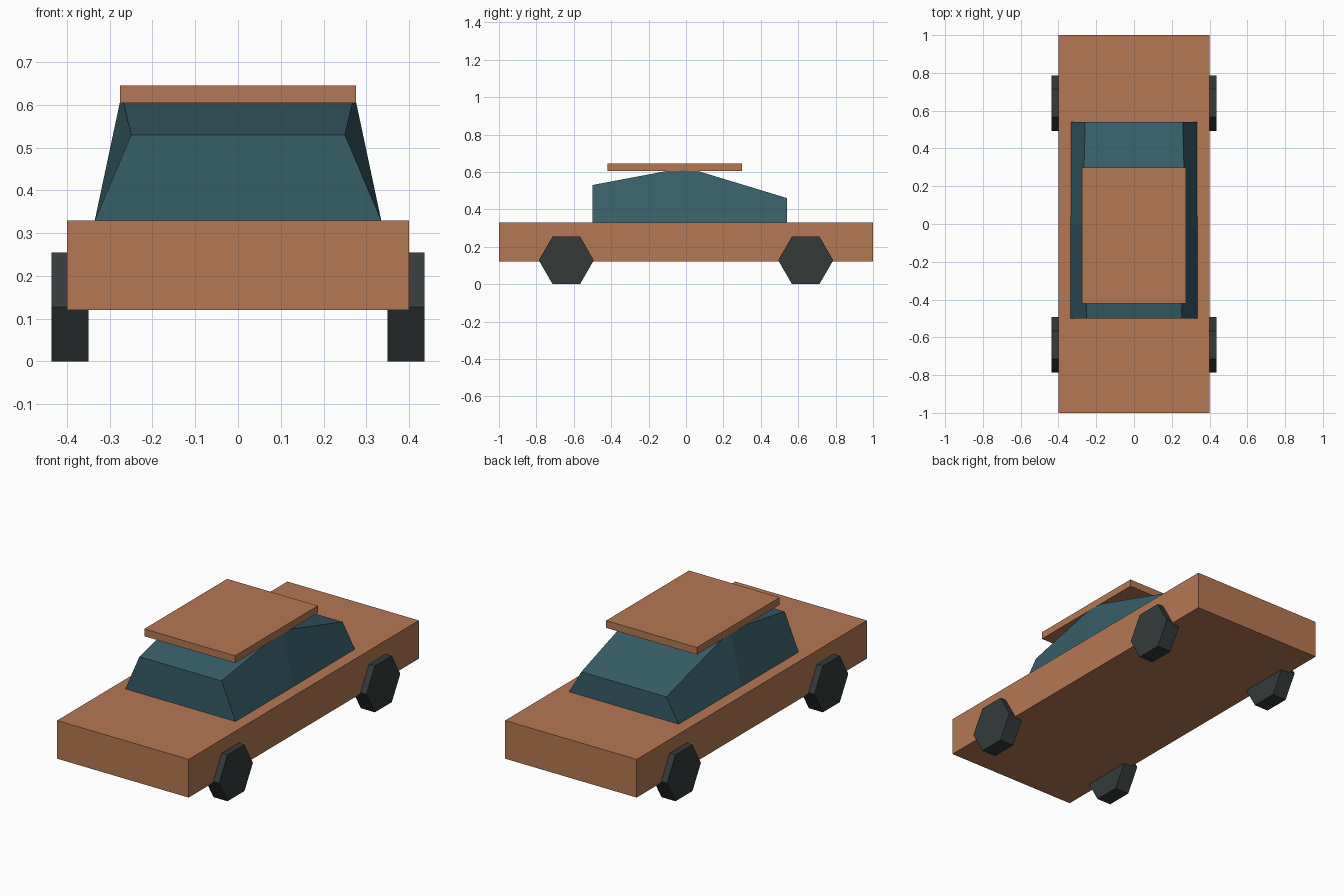
import bpy
import bmesh
import math
from mathutils import Matrix

if "Cube" in bpy.data.objects:
    bpy.data.objects.remove(bpy.data.objects["Cube"], do_unlink=True)


def make_material(name, rgb):
    mat = bpy.data.materials.new(name)
    mat.use_nodes = True
    colour = (*rgb, 1)
    mat.diffuse_color = colour
    mat.node_tree.nodes["Principled BSDF"].inputs["Base Color"].default_value = colour
    return mat


def add_object(name, bm, mat):
    bmesh.ops.recalc_face_normals(bm, faces=bm.faces)
    mesh = bpy.data.meshes.new(name)
    bm.to_mesh(mesh)
    bm.free()
    mesh.materials.append(mat)
    obj = bpy.data.objects.new(name, mesh)
    bpy.context.collection.objects.link(obj)
    return obj


def add_box(name, half_width, y_range, z_range, mat):
    bm = bmesh.new()
    bmesh.ops.create_cube(bm, size=1)
    for v in bm.verts:
        v.co.x *= 2 * half_width
        v.co.y = y_range[v.co.y > 0]
        v.co.z = z_range[v.co.z > 0]
    return add_object(name, bm, mat)


paint = make_material("copper paint", (0.462, 0.186, 0.085))
glass = make_material("teal glass", (0.038, 0.112, 0.141))
rubber = make_material("dark rubber", (0.035, 0.043, 0.042))

# Body slab and floating roof panel
add_box("body", 0.40, (-1.0, 1.0), (0.12, 0.33), paint)
add_box("roof", 0.276, (-0.42, 0.30), (0.605, 0.645), paint)

# Glass cabin lofted through three cross-sections: y, base half width, top half width, top height
bm = bmesh.new()
rings = []
for y, base, top, height in [(-0.50, 0.335, 0.25, 0.53),
                             (0.0, 0.335, 0.2725, 0.624),
                             (0.54, 0.333, 0.258, 0.46)]:
    corners = [(-base, 0.33), (base, 0.33), (top, height), (-top, height)]
    rings.append([bm.verts.new((x, y, z)) for x, z in corners])
for a, b in zip(rings, rings[1:]):
    for i in range(4):
        j = (i + 1) % 4
        bm.faces.new((a[i], a[j], b[j], b[i]))
bm.faces.new(rings[0])
bm.faces.new(rings[-1])
add_object("cabin", bm, glass)

# Six-sided wheels with a flat side on the ground
radius = 0.147
for end, y in (("front", -0.64), ("rear", 0.64)):
    for side, sign in (("left", 1), ("right", -1)):
        bm = bmesh.new()
        bmesh.ops.create_cone(bm, cap_ends=True, segments=6, radius1=radius,
                              radius2=radius, depth=0.086)
        # The cone's first corner lies on its y axis, so it stays on y when the axle turns to x
        bmesh.ops.transform(bm, verts=bm.verts, matrix=Matrix.Translation(
            (sign * 0.393, y, radius * math.sqrt(3) / 2)) @ Matrix.Rotation(math.pi / 2, 4, "Y"))
        add_object(f"{end}_{side}_wheel", bm, rubber)
